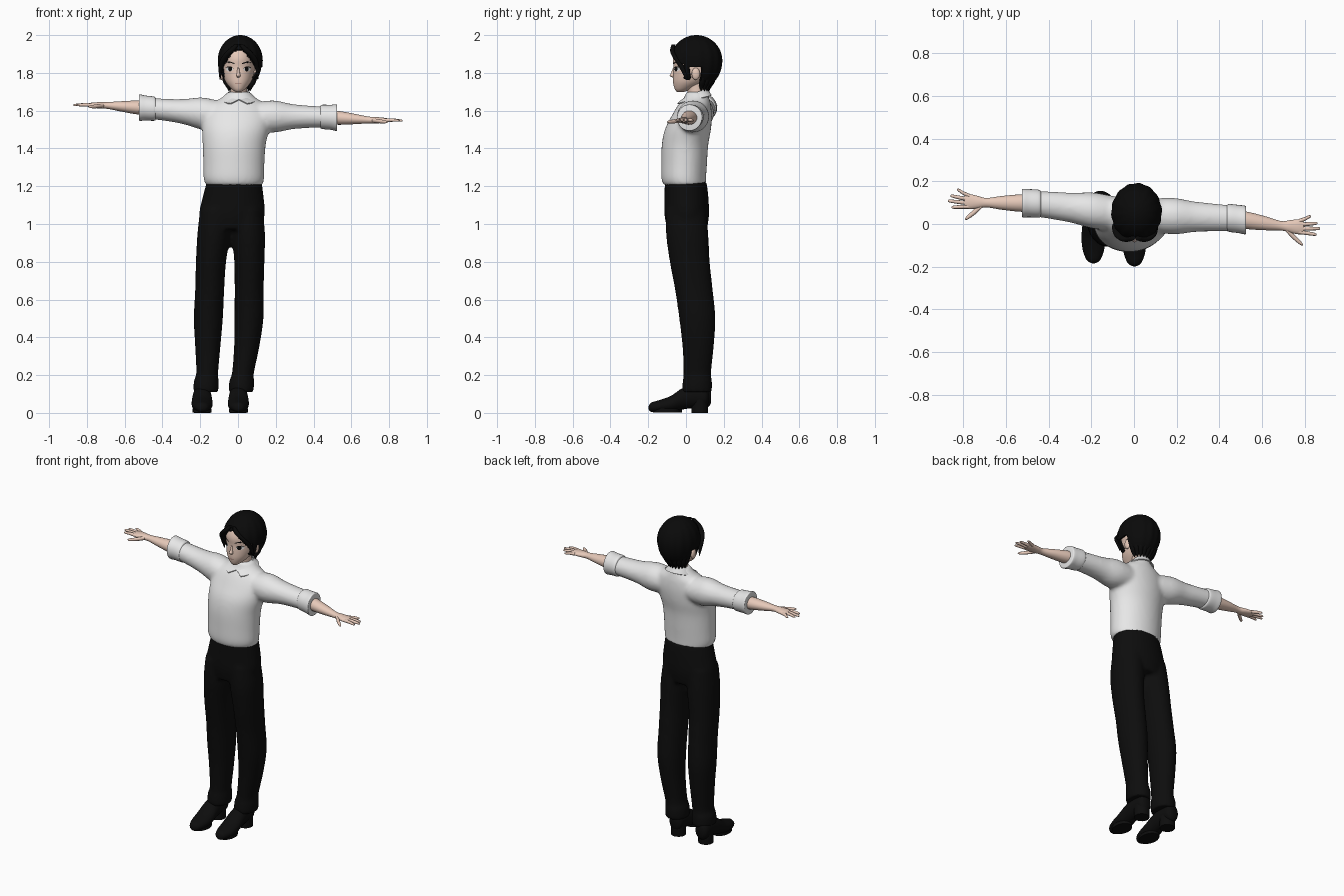
import bpy, bmesh, math
from mathutils import Vector
from mathutils.bvhtree import BVHTree

default = bpy.data.objects.get("Cube")
if default:
    bpy.data.objects.remove(default)


def material(name, r, g, b):
    mat = bpy.data.materials.new(name)
    mat.use_nodes = True
    mat.diffuse_color = (r, g, b, 1)
    bsdf = next(n for n in mat.node_tree.nodes if n.type == 'BSDF_PRINCIPLED')
    bsdf.inputs["Base Color"].default_value = (r, g, b, 1)
    bsdf.inputs["Roughness"].default_value = .8
    return mat


SHIRT = material("shirt white", .8, .8, .8)
SKIN = material("skin", .8, .59, .49)
TROUSERS = material("trouser black", .004, .004, .004)
HAIR = material("hair black", .003, .003, .003)
SHOE = material("shoe black", .004, .004, .004)
EYE = material("eye white", .75, .75, .75)
LIP = material("lip", .35, .17, .14)


def smooth_rows(rows, steps=5):
    """Catmull-Rom interpolation of the section rows."""
    pts = [Vector(r) for r in rows]
    pts = [pts[0]] + pts + [pts[-1]]
    out = []
    for p, q, r, s in zip(pts, pts[1:], pts[2:], pts[3:]):
        for k in range(steps):
            t = k / steps
            out.append(q + (r - p) * (t / 2) + (p * 2 - q * 5 + r * 4 - s) * (t * t / 2)
                       + (q * 3 - p - r * 3 + s) * (t * t * t / 2))
    return out + [pts[-1]]


def loft(bm, rows, axis, seg=28):
    """Closed tube of elliptical sections: centre x, y, z and two radii."""
    rings = []
    for x, y, z, a, b in smooth_rows(rows):
        ring = []
        for k in range(seg):
            u, v = a * math.cos(math.tau * k / seg), b * math.sin(math.tau * k / seg)
            off = {'x': (0, u, v), 'y': (u, 0, v), 'z': (u, v, 0)}[axis]
            ring.append(bm.verts.new(Vector((x, y, z)) + Vector(off)))
        rings.append(ring)
    faces = [bm.faces.new(rings[0]), bm.faces.new(rings[-1])]
    for lo, hi in zip(rings, rings[1:]):
        for k in range(seg):
            n = (k + 1) % seg
            faces.append(bm.faces.new((lo[k], lo[n], hi[n], hi[k])))
    bmesh.ops.recalc_face_normals(bm, faces=faces)


def ball(bm, centre, radii, u=24, v=16):
    made = bmesh.ops.create_uvsphere(bm, u_segments=u, v_segments=v, radius=1)
    for vert in made["verts"]:
        vert.co = Vector(centre) + Vector(c * r for c, r in zip(vert.co, radii))


def finish(name, bm, mat, voxel=0, thick=0):
    mesh = bpy.data.meshes.new(name)
    bm.to_mesh(mesh)
    bm.free()
    mesh.materials.append(mat)
    ob = bpy.data.objects.new(name, mesh)
    bpy.context.collection.objects.link(ob)
    bpy.ops.object.select_all(action='DESELECT')
    ob.select_set(True)
    bpy.context.view_layer.objects.active = ob
    if voxel:
        # Fuse the overlapping tubes into one blended skin
        fuse = ob.modifiers.new("fuse", 'REMESH')
        fuse.mode, fuse.voxel_size = 'VOXEL', voxel
        relax = ob.modifiers.new("relax", 'SMOOTH')
        relax.factor, relax.iterations = .5, 6
    if thick:
        shell = ob.modifiers.new("shell", 'SOLIDIFY')
        shell.thickness, shell.offset = thick, -1
    for mod in list(ob.modifiers):
        bpy.ops.object.modifier_apply(modifier=mod.name)
    bpy.ops.object.shade_smooth_by_angle(angle=math.radians(50))
    return ob


# Arm centre lines: reach, y, z for each side
ARMS = {1: [(.09, .04, 1.57), (.46, .028, 1.567), (.7, -.01, 1.55), (.88, -.018, 1.547)],
        -1: [(.09, .05, 1.575), (.46, .097, 1.612), (.7, .1, 1.628), (.88, .113, 1.63)]}


def arm_point(side, reach, dy=0, dz=0):
    knots = ARMS[side]
    for p, q in zip(knots, knots[1:]):
        if reach <= q[0]:
            break
    t = (reach - p[0]) / (q[0] - p[0])
    return (side * reach, p[1] + (q[1] - p[1]) * t + dy, p[2] + (q[2] - p[2]) * t + dz)


def arm_rows(side, sections):
    return [(*arm_point(side, s), a, b) for s, a, b in sections]


# Shirt: torso and sleeves
bm = bmesh.new()
loft(bm, [(-.02, -.006, 1.205, .15, .112), (-.022, -.012, 1.24, .16, .118),
          (-.022, -.01, 1.32, .162, .121), (-.02, -.005, 1.42, .167, .123),
          (-.012, .01, 1.5, .178, .122), (-.003, .03, 1.57, .18, .107),
          (0, .045, 1.63, .15, .087), (.003, .055, 1.665, .095, .068),
          (.005, .058, 1.7, .058, .056)], 'z', 40)
for side in ARMS:
    loft(bm, arm_rows(side, [(.09, .08, .075), (.19, .085, .085), (.28, .072, .068),
                             (.36, .066, .06), (.48, .06, .055)]), 'x')
finish("shirt", bm, SHIRT, voxel=.011)

# Rolled cuffs, forearms and hands
for side, word in ((1, "left"), (-1, "right")):
    bm = bmesh.new()
    loft(bm, arm_rows(side, [(.435, .058, .056), (.445, .065, .064), (.49, .066, .066),
                             (.52, .067, .07), (.525, .06, .062)]), 'x')
    finish(word + "_cuff", bm, SHIRT)
    bm = bmesh.new()
    loft(bm, arm_rows(side, [(.46, .042, .039), (.54, .04, .036), (.62, .032, .027),
                             (.69, .022, .018), (.73, .029, .017), (.77, .035, .014),
                             (.795, .03, .01)]), 'x', 20)
    # Fingers fan out from the palm: root spread, tip spread, tip reach
    for root, tip, reach in ((.026, .05, .83), (.01, .02, .86), (-.008, -.004, .872),
                             (-.024, -.032, .855)):
        mid = (root + tip) / 2
        loft(bm, [(*arm_point(side, .77, root), .01, .01),
                  (*arm_point(side, (.77 + reach) / 2, mid, .002), .009, .009),
                  (*arm_point(side, reach - .008, tip), .007, .006),
                  (*arm_point(side, reach, tip), .002, .002)], 'x', 10)
    loft(bm, [(*arm_point(side, .71, -.01), .014, .012),
              (*arm_point(side, .745, -.045, -.005), .014, .011),
              (*arm_point(side, .78, -.075, -.008), .01, .008),
              (*arm_point(side, .792, -.083, -.008), .002, .002)], 'x', 10)
    finish(word + "_forearm_and_hand", bm, SKIN)

# Trousers: hips and both legs, centre x per height for each leg
LEG = [(1.08, 0, .085, .105), (.95, .006, .088, .112), (.8, .02, .08, .106),
       (.65, .042, .077, .1), (.5, .06, .077, .096), (.35, .064, .067, .083),
       (.21, .06, .058, .073), (.17, .06, .066, .078), (.11, .058, .067, .08)]
LEG_X = {"left": (.045, .055, .06, .059, .058, .046, .026, .02, .016),
         "right": (-.115, -.127, -.143, -.15, -.157, -.16, -.163, -.168, -.17)}
bm = bmesh.new()
loft(bm, [(-.02, -.002, 1.228, .145, .11), (-.025, .002, 1.15, .16, .116),
          (-.032, .004, 1.05, .174, .118), (-.035, .006, .97, .15, .105)], 'z', 40)
for xs in LEG_X.values():
    loft(bm, [(x, y, z, a, b) for x, (z, y, a, b) in zip(xs, LEG)], 'z')
finish("trousers", bm, TROUSERS, voxel=.011)

# Shoes with a raised heel block
for word, x, shift in (("left", .012, 0), ("right", -.18, .014)):
    bm = bmesh.new()
    loft(bm, [(x - .01, y + shift, z, a, b) for y, z, a, b in (
        (-.198, .026, .006, .008), (-.185, .03, .03, .024), (-.14, .036, .049, .032),
        (-.08, .048, .056, .042), (-.02, .075, .052, .055), (.05, .09, .047, .062),
        (.1, .085, .042, .055), (.118, .085, .025, .035))], 'y', 24)
    loft(bm, [(x - .01, .072, z, .044, .044) for z in (0, .03, .07)], 'z', 24)
    loft(bm, [(x - .01, shift - .105, z, .05, .07) for z in (.003, .012, .022)], 'z', 24)
    finish(word + "_shoe", bm, SHOE)

# Neck, head, ears and nose
bm = bmesh.new()
loft(bm, [(.003, .062, 1.64, .05, .052), (.003, .056, 1.7, .044, .047),
          (.003, .05, 1.77, .045, .05)], 'z')
finish("neck", bm, SKIN)

bm = bmesh.new()
loft(bm, [(.002, cy, z, a, b) for cy, z, a, b in (
    (-.03, 1.699, .014, .018), (-.014, 1.715, .037, .046), (.015, 1.75, .066, .083),
    (.034, 1.79, .081, .102), (.042, 1.83, .086, .108), (.045, 1.88, .088, .113),
    (.05, 1.93, .075, .095), (.055, 1.97, .035, .045))], 'z', 40)
surface = BVHTree.FromBMesh(bm)
for side in (-1, 1):
    ball(bm, (.002 + side * .09, .052, 1.795), (.013, .022, .032))
loft(bm, [(.002, -.06, 1.828, .005, .008), (.002, -.069, 1.8, .008, .01),
          (.002, -.072, 1.785, .011, .014), (.002, -.062, 1.774, .004, .006)], 'z', 16)
finish("head", bm, SKIN)


def face_plate(name, outline, mat, lift):
    """Thin plate laid on the face, fanned around its middle."""
    def on_face(x, z):
        hit = surface.ray_cast(Vector((x, -1, z)), Vector((0, 1, 0)))[0]
        return (x, hit.y - lift, z)
    plate = bmesh.new()
    n = len(outline)
    rim = [plate.verts.new(on_face(*p)) for p in outline]
    hub = plate.verts.new(on_face(sum(p[0] for p in outline) / n,
                                  sum(p[1] for p in outline) / n))
    for k in range(n):
        face = plate.faces.new((hub, rim[k], rim[(k + 1) % n]))
        face.normal_update()
        if face.normal.y > 0:
            face.normal_flip()
    finish(name, plate, mat)


def oval(x, z, a, b, n=20):
    return [(x + a * math.cos(math.tau * k / n), z + b * math.sin(math.tau * k / n))
            for k in range(n)]


# Painted eyes, lashes, brows and mouth
for side, word in ((1, "left"), (-1, "right")):
    x = .002 + side * .046
    face_plate(word + "_eye_white", oval(x, 1.82, .019, .012), EYE, .002)
    face_plate(word + "_iris", oval(x - side * .002, 1.82, .01, .012), HAIR, .003)
    face_plate(word + "_lash", [(x - side * .02, 1.824), (x - side * .008, 1.833),
                                (x + side * .01, 1.835), (x + side * .024, 1.826),
                                (x + side * .008, 1.829)], HAIR, .004)
    face_plate(word + "_brow", [(x - side * .027, 1.846), (x + side * .004, 1.856),
                                (x + side * .026, 1.853), (x + side * .004, 1.862),
                                (x - side * .026, 1.852)], HAIR, .003)
face_plate("mouth", oval(.002, 1.745, .017, .002), LIP, .002)

# Collar: a folded band that falls to two points at the front
bm = bmesh.new()
pairs = []
for k in range(41):
    a = math.pi * (k / 20 - 1)
    back = (1 + math.cos(a)) / 2
    c = a * .84
    low = (1 + math.cos(c)) / 2
    fold = (.005 + .057 * math.sin(a), .045 + .067 * math.cos(a), 1.66 + .062 * back)
    edge = (.005 + .093 * math.sin(c), .05 + .108 * math.cos(c) - .022 * low, 1.636 + .045 * low)
    pairs.append((bm.verts.new(fold), bm.verts.new(edge)))
for p, q in zip(pairs, pairs[1:]):
    bm.faces.new((p[0], p[1], q[1], q[0]))
bmesh.ops.recalc_face_normals(bm, faces=bm.faces[:])
finish("collar", bm, SHIRT, thick=.006)


# Hair cap, opened over the face and ears
def is_open(c):
    x = abs(c.x - .005)
    if c.y < .02:
        arch = x < .08 and c.z < 1.925 - 12 * x * x
        return arch or c.z < 1.765 or (c.z < 1.85 and c.y < -.01)
    return c.z < (1.83 if c.y < .08 else 1.725)


bm = bmesh.new()
ball(bm, (0, 0, 0), (1, 1, 1), 84, 56)
for v in bm.verts:
    ripple = 1 + .014 * math.sin(14 * math.atan2(v.co.y, v.co.x)) * math.hypot(v.co.x, v.co.y)
    tall = .135 if v.co.z > 0 else .155
    v.co = Vector((.012 + .118 * ripple * v.co.x, .055 + .136 * ripple * v.co.y,
                   1.865 + tall * v.co.z))
bmesh.ops.delete(bm, geom=[f for f in bm.faces if is_open(f.calc_center_median())],
                 context='FACES')
finish("hair_cap", bm, HAIR, thick=.012)

# Parted fringe locks and nape locks
bm = bmesh.new()
for side in (-1, 1):
    loft(bm, [(.005 + side * x, y, z, a, b) for x, y, z, a, b in (
        (.012, -.066, 1.95, .012, .01), (.045, -.072, 1.915, .02, .012),
        (.078, -.052, 1.875, .019, .014), (.096, -.018, 1.825, .012, .016),
        (.1, .002, 1.765, .002, .003))], 'z', 12)
for k in range(9):
    a = math.pi * (.1 + .1 * k)
    dx, dy = math.cos(a), math.sin(a)
    loft(bm, [(.008 + r * dx, .062 + r * dy, z, w, w) for r, z, w in (
        (.09, 1.79, .012), (.074, 1.75, .016), (.062, 1.725, .011), (.06, 1.705, .002))],
        'z', 10)
finish("hair_locks", bm, HAIR)
